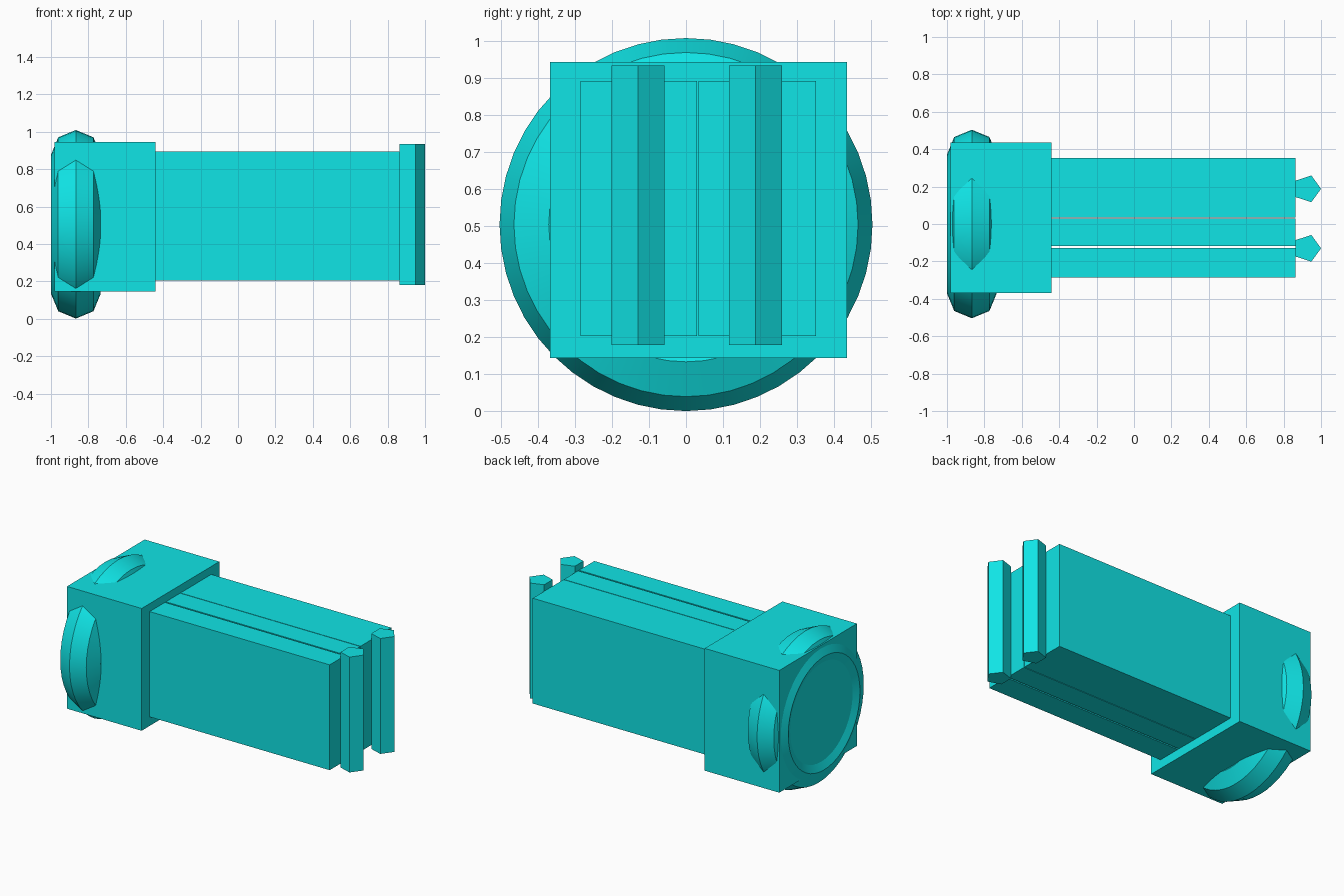
import bpy
import math

if "Cube" in bpy.data.objects:
    bpy.data.objects.remove(bpy.data.objects["Cube"])

# Single turquoise colour
turquoise = bpy.data.materials.new("turquoise")
turquoise.diffuse_color = (0.005, 0.78, 0.79, 1)
turquoise.use_nodes = True
turquoise.node_tree.nodes["Principled BSDF"].inputs["Base Color"].default_value = turquoise.diffuse_color


def finish(name):
    obj = bpy.context.object
    obj.name = name
    obj.data.materials.append(turquoise)
    return obj


def box(name, lo, hi):
    mid = [(a + b) / 2 for a, b in zip(lo, hi)]
    bpy.ops.mesh.primitive_cube_add(size=1, location=mid)
    obj = finish(name)
    obj.scale = [b - a for a, b in zip(lo, hi)]
    bpy.ops.object.transform_apply(location=False, rotation=False, scale=True)
    return obj


# Square block at the end
box("head_block", (-0.98, -0.368, 0.145), (-0.44, 0.435, 0.945))

# Eight-sided ring running through the block
bpy.ops.mesh.primitive_torus_add(
    major_segments=48, minor_segments=8, major_radius=0.371, minor_radius=0.133,
    location=(-0.867, 0, 0.505), rotation=(0, math.pi / 2, 0))
finish("head_ring")
bpy.ops.object.shade_smooth_by_angle(angle=math.radians(30))

# Long slabs side by side with thin slits between them
for i, (y0, y1) in enumerate([(-0.285, -0.127), (-0.117, 0.030), (0.034, 0.352)]):
    box(f"body_slab_{i + 1}", (-0.46, y0, 0.204), (0.863, y1, 0.893))

# Upright five-sided bars on the far end
for i, y in enumerate([-0.13, 0.188]):
    bpy.ops.mesh.primitive_cylinder_add(
        vertices=5, radius=0.075, depth=0.755, location=(0.925, y, 0.557),
        rotation=(0, 0, -math.pi / 2))
    finish(f"end_bar_{i + 1}")
